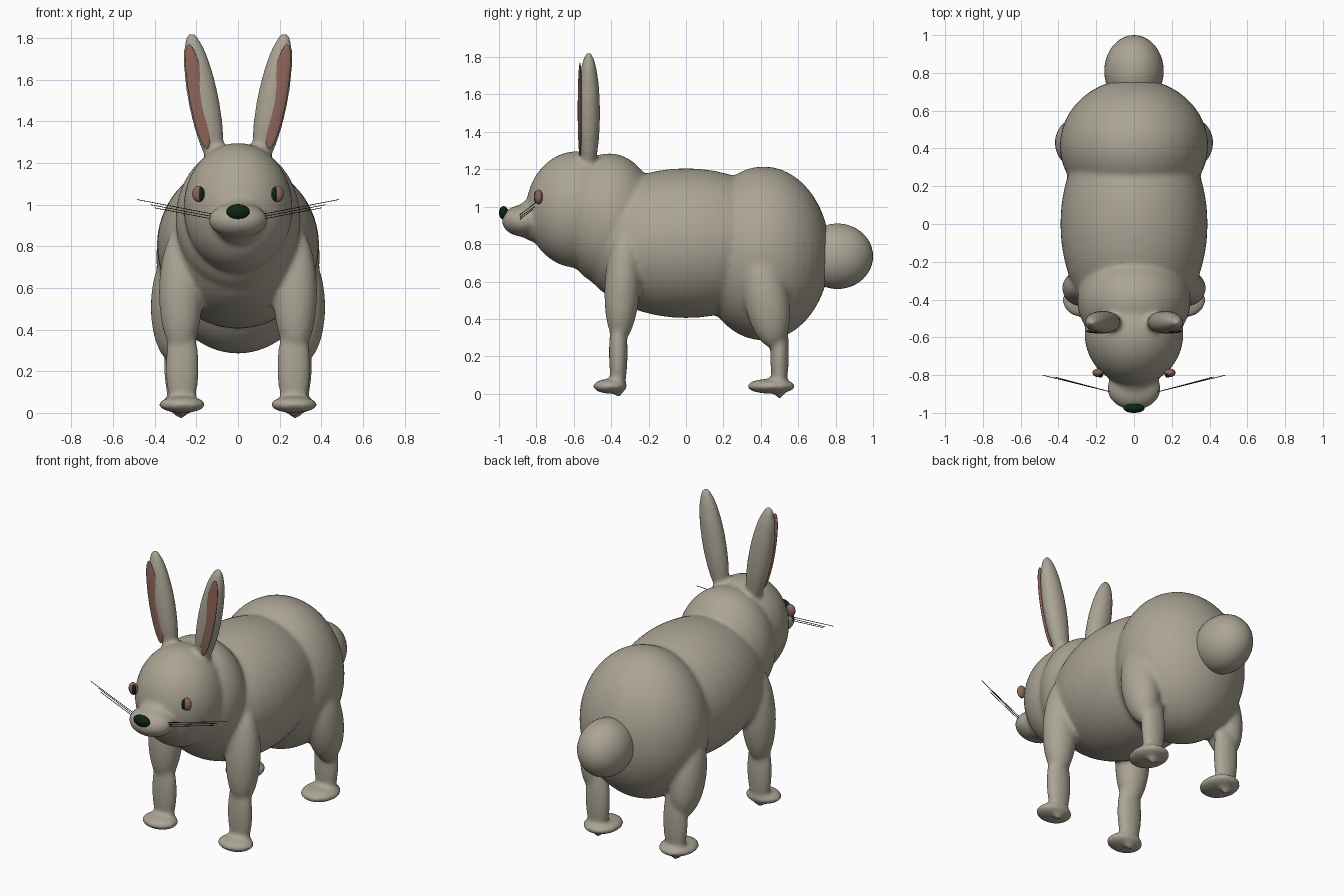
import bpy
import bmesh
from math import radians
from mathutils import Matrix, Vector

cube = bpy.data.objects.get("Cube")
if cube:
    bpy.data.objects.remove(cube, do_unlink=True)


def make_material(name, rgb):
    mat = bpy.data.materials.new(name)
    mat.use_nodes = True
    colour = (*rgb, 1)
    mat.diffuse_color = colour
    bsdf = mat.node_tree.nodes["Principled BSDF"]
    bsdf.inputs["Base Color"].default_value = colour
    bsdf.inputs["Roughness"].default_value = 0.8
    return mat


fur = make_material("warm grey fur", (0.41, 0.375, 0.30))
pink = make_material("dusty pink", (0.27, 0.13, 0.10))
dark = make_material("dark green", (0.004, 0.018, 0.007))
black = make_material("whisker black", (0.01, 0.01, 0.01))


def add_ellipsoid(bm, centre, radii, lean=0, pitch=0):
    """Ellipsoid leaning sideways (about y) and pitched (about x)."""
    matrix = (Matrix.Translation(centre)
              @ Matrix.Rotation(radians(lean), 4, 'Y')
              @ Matrix.Rotation(radians(pitch), 4, 'X')
              @ Matrix.Diagonal((*radii, 1)))
    bmesh.ops.create_uvsphere(bm, u_segments=40, v_segments=24, radius=1, matrix=matrix)


def make_object(name, bm, mat):
    for face in bm.faces:
        face.smooth = True
    mesh = bpy.data.meshes.new(name)
    bm.to_mesh(mesh)
    bm.free()
    mesh.materials.append(mat)
    obj = bpy.data.objects.new(name, mesh)
    bpy.context.collection.objects.link(obj)
    return obj


def ellipsoid(name, centre, radii, mat, lean=0):
    bm = bmesh.new()
    add_ellipsoid(bm, centre, radii, lean)
    return make_object(name, bm, mat)


# Body: trunk, rump, neck, head and snout
body = bmesh.new()
add_ellipsoid(body, (0, 0, 0.805), (0.39, 0.59, 0.4))
add_ellipsoid(body, (0, 0.415, 0.75), (0.393, 0.355, 0.465))
add_ellipsoid(body, (0, -0.41, 0.93), (0.3, 0.26, 0.355))
add_ellipsoid(body, (0, -0.58, 0.985), (0.262, 0.275, 0.312))
add_ellipsoid(body, (0, -0.79, 0.93), (0.125, 0.13, 0.12))
add_ellipsoid(body, (0, -0.87, 0.925), (0.142, 0.115, 0.085))

for side in (-1, 1):
    # Ears
    add_ellipsoid(body, (side * 0.165, -0.52, 1.5), (0.074, 0.061, 0.335), side * 11)
    # Front legs: upper leg, shin and paw
    add_ellipsoid(body, (side * 0.275, -0.34, 0.58), (0.105, 0.095, 0.31), 0, -3)
    add_ellipsoid(body, (side * 0.268, -0.362, 0.22), (0.08, 0.05, 0.24))
    add_ellipsoid(body, (side * 0.268, -0.405, 0.04), (0.112, 0.092, 0.04))
    # Hind legs: thigh, shin and paw
    add_ellipsoid(body, (side * 0.312, 0.43, 0.51), (0.107, 0.12, 0.27), 0, 10)
    add_ellipsoid(body, (side * 0.275, 0.5, 0.22), (0.08, 0.05, 0.25))
    add_ellipsoid(body, (side * 0.268, 0.455, 0.04), (0.112, 0.13, 0.04))

rabbit_body = make_object("body", body, fur)
remesh = rabbit_body.modifiers.new("Fuse", 'REMESH')
remesh.mode = 'VOXEL'
remesh.voxel_size = 0.013
remesh.use_smooth_shade = True
blend = rabbit_body.modifiers.new("Soften", 'SMOOTH')
blend.factor = 0.5
blend.iterations = 9

# Tail and nose
ellipsoid("tail", (0, 0.81, 0.735), (0.157, 0.19, 0.175), fur)
ellipsoid("nose", (0, -0.975, 0.967), (0.056, 0.025, 0.036), dark)


def whisker(name, start, end):
    curve = bpy.data.curves.new(name, 'CURVE')
    curve.dimensions = '3D'
    curve.bevel_depth = 0.0018
    curve.bevel_resolution = 1
    curve.use_fill_caps = True
    spline = curve.splines.new('POLY')
    spline.points.add(1)
    for point, position in zip(spline.points, (start, end)):
        point.co = (*position, 1)
    curve.materials.append(black)
    bpy.context.collection.objects.link(bpy.data.objects.new(name, curve))


for side, label in ((-1, "right"), (1, "left")):
    # Inner ears, eyes and pupils
    ellipsoid(label + "_inner_ear", (side * 0.193, -0.567, 1.52), (0.042, 0.012, 0.255), pink, side * 10)
    ellipsoid(label + "_eye", (side * 0.19, -0.788, 1.052), (0.03, 0.022, 0.039), pink)
    ellipsoid(label + "_pupil", (side * 0.177, -0.799, 1.052), (0.013, 0.015, 0.033), dark)
    # Whiskers fanning out from the cheek
    for i, (reach, height) in enumerate(((0.485, 1.025), (0.42, 1.0), (0.4, 0.985))):
        whisker(f"{label}_whisker_{i + 1}",
                Vector((side * 0.12, -0.89, 0.955 - 0.012 * i)),
                Vector((side * reach, -0.8 - 0.01 * i, height)))
